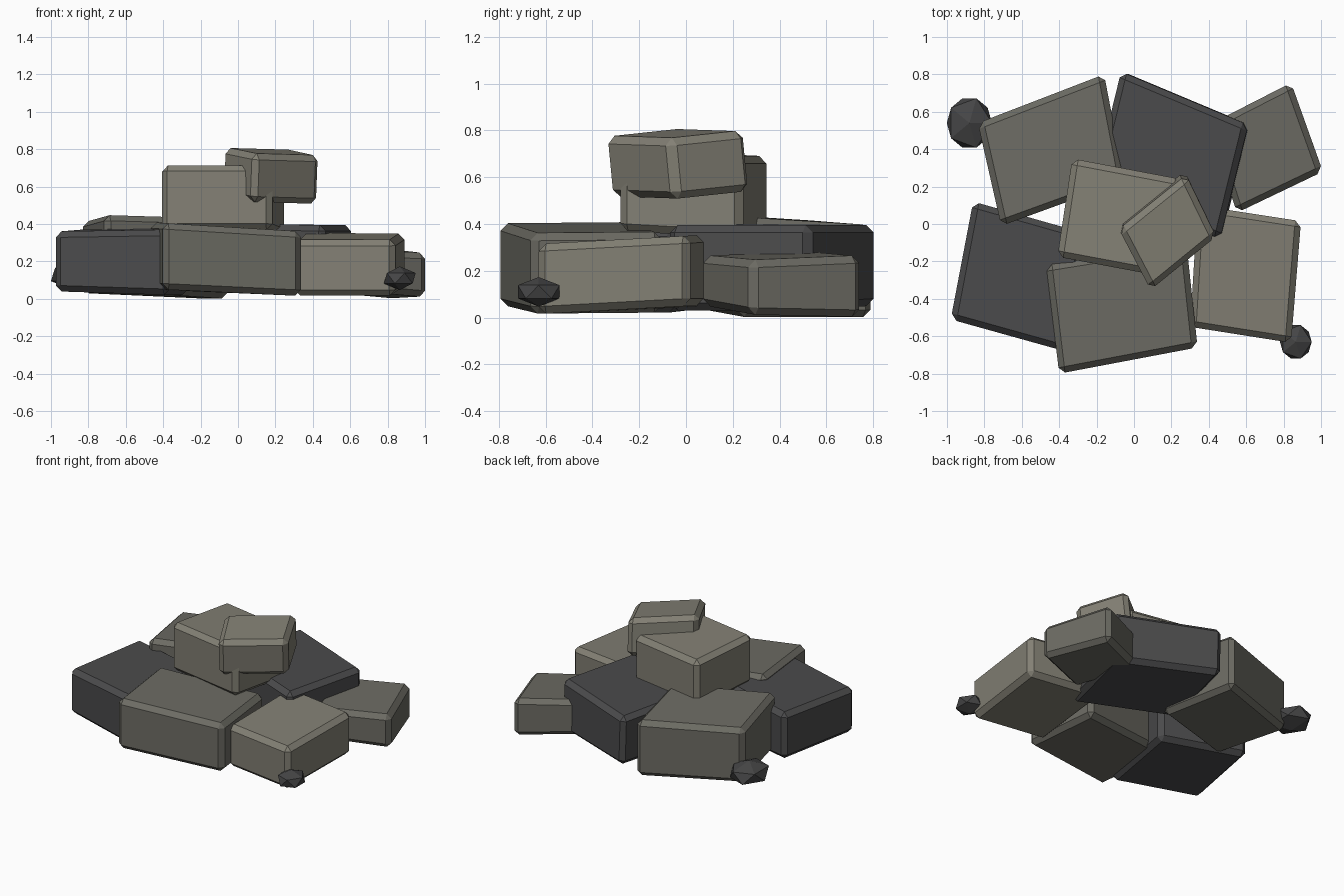
import bpy, bmesh
from mathutils import Vector

if "Cube" in bpy.data.objects:
    bpy.data.objects.remove(bpy.data.objects["Cube"])


def material(name, rgb):
    m = bpy.data.materials.new(name)
    m.diffuse_color = (*rgb, 1)
    m.use_nodes = True
    m.node_tree.nodes["Principled BSDF"].inputs["Base Color"].default_value = m.diffuse_color
    return m


DARK = material("dark_stone", (0.07, 0.07, 0.072))
MID = material("mid_stone", (0.15, 0.147, 0.125))
LIGHT = material("light_stone", (0.225, 0.215, 0.175))
PEBBLE = material("pebble_stone", (0.06, 0.06, 0.061))


def add_object(name, bm, mat):
    bmesh.ops.recalc_face_normals(bm, faces=bm.faces)
    mesh = bpy.data.meshes.new(name)
    bm.to_mesh(mesh)
    bm.free()
    mesh.materials.append(mat)
    ob = bpy.data.objects.new(name, mesh)
    bpy.context.collection.objects.link(ob)
    return ob


# Chamfered slab: plan corners (counter-clockwise), top and bottom height
# at each corner, and the sideways lean of the underside
def slab(name, mat, plan, tops, bottoms, lean=(0, 0), chamfer=0.032):
    bm = bmesh.new()
    t = [bm.verts.new((x, y, z)) for (x, y), z in zip(plan, tops)]
    b = [bm.verts.new((x + lean[0], y + lean[1], z))
         for (x, y), z in zip(plan, bottoms)]
    bm.faces.new(t)
    bm.faces.new(b[::-1])
    for i in range(4):
        j = (i + 1) % 4
        bm.faces.new((t[i], b[i], b[j], t[j]))
    ob = add_object(name, bm, mat)
    mod = ob.modifiers.new("chamfer", "BEVEL")
    mod.width = chamfer
    mod.segments = 1
    mod.limit_method = "NONE"


def pebble(name, centre, radii):
    bm = bmesh.new()
    bmesh.ops.create_icosphere(bm, subdivisions=1, radius=1)
    for v in bm.verts:
        v.co = Vector(c + r * p for c, r, p in zip(centre, radii, v.co))
    add_object(name, bm, PEBBLE)


# Ring of ground slabs
slab("slab_front_left", DARK,
     [(-0.98, -0.51), (-0.37, -0.68), (-0.26, -0.05), (-0.86, 0.12)],
     [0.36, 0.37, 0.38, 0.37], [0.04, 0.02, 0.02, 0.04])
slab("slab_front", MID,
     [(-0.40, -0.80), (0.34, -0.66), (0.28, -0.10), (-0.47, -0.22)],
     [0.405, 0.36, 0.365, 0.41], [0.05, 0.015, 0.02, 0.05])
slab("slab_front_right", LIGHT,
     [(0.30, -0.55), (0.84, -0.635), (0.893, 0.015), (0.34, 0.10)],
     [0.315, 0.315, 0.35, 0.355], [0.015, 0.015, 0.05, 0.05])
slab("slab_back_right", MID,
     [(0.55, 0.06), (1.01, 0.28), (0.84, 0.755), (0.40, 0.53)],
     [0.265, 0.245, 0.265, 0.285], [0.05, 0.01, 0.0, 0.04])
slab("slab_back", DARK,
     [(-0.22, 0.20), (0.46, -0.08), (0.61, 0.53), (-0.07, 0.815)],
     [0.40, 0.395, 0.395, 0.395], [0.04, 0.03, 0.03, 0.05], lean=(0.01, 0))
slab("slab_back_left", MID,
     [(-0.71, -0.01), (-0.05, 0.23), (-0.16, 0.80), (-0.835, 0.54)],
     [0.45, 0.43, 0.395, 0.415], [0.045, 0.0, 0.0, 0.03])

# Stacked upper slabs
slab("slab_middle", LIGHT,
     [(-0.41, -0.175), (0.18, -0.285), (0.25, 0.24), (-0.33, 0.35)],
     [0.715, 0.715, 0.69, 0.69], [0.37, 0.37, 0.34, 0.34])
slab("slab_top", LIGHT,
     [(0.09, -0.355), (0.44, -0.07), (0.28, 0.26), (-0.08, -0.03)],
     [0.775, 0.765, 0.80, 0.81], [0.515, 0.505, 0.54, 0.55], lean=(-0.01, 0.025))

# Loose pebbles
pebble("pebble_left", (-0.88, 0.54, 0.13), (0.135, 0.155, 0.08))
pebble("pebble_right", (0.865, -0.63, 0.11), (0.095, 0.105, 0.063))
